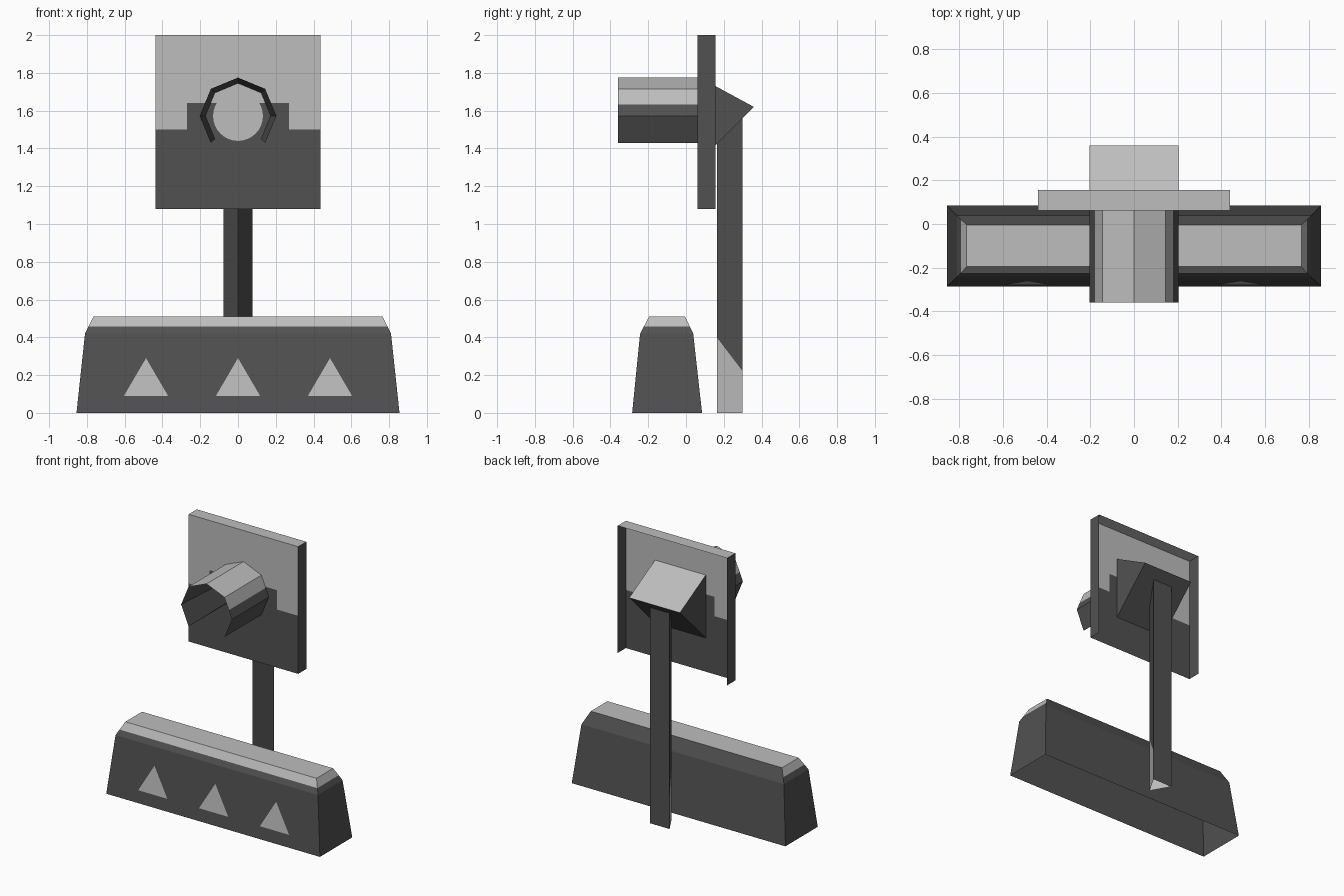
import bpy, bmesh, math
from mathutils import Vector

cube = bpy.data.objects.get("Cube")
if cube:
    bpy.data.objects.remove(cube, do_unlink=True)


def material(name, value):
    m = bpy.data.materials.new(name)
    m.use_nodes = True
    colour = (value, value, value, 1)
    m.diffuse_color = colour
    m.node_tree.nodes["Principled BSDF"].inputs["Base Color"].default_value = colour
    return m


DARK, LIGHT = 0, 1
MATS = [material("dark grey", 0.083), material("light grey", 0.51)]


def build(name, verts, faces, rule=lambda c, n: DARK, cut=None, outward=True):
    """Make an object from faces, optionally cut by a plane, coloured by a rule on centre and normal."""
    bm = bmesh.new()
    vs = [bm.verts.new(v) for v in verts]
    for f in faces:
        bm.faces.new([vs[i] for i in f])
    if outward:
        bmesh.ops.recalc_face_normals(bm, faces=bm.faces[:])
    if cut:
        bmesh.ops.bisect_plane(bm, geom=bm.verts[:] + bm.edges[:] + bm.faces[:],
                               plane_co=cut[0], plane_no=cut[1])
    bm.normal_update()
    for f in bm.faces:
        f.material_index = rule(f.calc_center_median(), f.normal)
    me = bpy.data.meshes.new(name)
    bm.to_mesh(me)
    bm.free()
    for m in MATS:
        me.materials.append(m)
    ob = bpy.data.objects.new(name, me)
    bpy.context.collection.objects.link(ob)
    return ob


def bands(rings, n, closed=True):
    """Quads joining successive rings of n points."""
    return [(r * n + i, r * n + (i + 1) % n, (r + 1) * n + (i + 1) % n, (r + 1) * n + i)
            for r in range(rings - 1) for i in range(n if closed else n - 1)]


def flat(name, points, y, colour):
    """A flat face in the xz plane, facing the front."""
    return build(name, [(x, y, z) for x, z in points], [range(len(points))],
                 lambda c, n: colour, outward=False)


# Barrier: tapered body with a bevelled top, open underneath
rings = [(0.855, -0.285, 0.085, 0), (0.81, -0.243, 0.038, 0.42), (0.765, -0.195, -0.005, 0.51)]
verts = [p for x, y0, y1, z in rings
         for p in ((-x, y0, z), (x, y0, z), (x, y1, z), (-x, y1, z))]
build("barrier", verts, bands(3, 4) + [(8, 9, 10, 11)],
      lambda c, n: LIGHT if c.z > 0.457 and n.y < 0.3 else DARK,
      cut=((0, 0, 0.457), (0, 0, 1)))

# Triangle marks on the sloping front of the barrier
for label, x in (("right", -0.487), ("centre", 0), ("left", 0.487)):
    pts = [(x - 0.117, 0.09), (x + 0.117, 0.09), (x, 0.29)]
    build("triangle_mark_" + label, [(px, -0.288 + 0.1 * z, z) for px, z in pts], [(0, 1, 2)],
          lambda c, n: LIGHT, outward=False)

# Post: triangular section, point to the front, pale diagonal foot
section = [(-0.078, 0.30), (0, 0.163), (0.078, 0.30)]
foot_point, foot_normal = Vector((0, 0.163, 0.40)), Vector((0, 0.18, 0.137))
build("post", [(x, y, z) for z in (0, 1.57) for x, y in section], bands(2, 3) + [(3, 4, 5)],
      lambda c, n: LIGHT if n.y < 0.5 and (c - foot_point).dot(foot_normal) < 0 else DARK,
      cut=(foot_point, foot_normal))

# Sign panel: two-tone sheet with a raised dark step
W, Z0, Z1, FRONT, BACK = 0.438, 1.08, 2.0, 0.062, 0.155
step = [(W, 1.5), (0.27, 1.5), (0.27, 1.64), (-0.27, 1.64), (-0.27, 1.5), (-W, 1.5)]
flat("panel_lower", [(-W, Z0), (W, Z0)] + step, FRONT, DARK)
flat("panel_upper", step[::-1] + [(W, Z1), (-W, Z1)], FRONT, LIGHT)

# Panel rim: sides and top turned back, bottom open
rim = [(-W, Z0), (-W, Z1), (W, Z1), (W, Z0)]
build("panel_rim", [(x, y, z) for y in (FRONT, BACK) for x, z in rim], bands(2, 4, False),
      lambda c, n: LIGHT if abs(n.z) > 0.5 else DARK)

# Lamp disc
CZ = 1.572
flat("lamp_disc", [(0.132 * math.cos(a), CZ + 0.132 * math.sin(a))
                   for a in (math.tau * i / 32 for i in range(32))], FRONT - 0.004, LIGHT)


# Visor: octagonal hood open below, its lining narrowing towards the panel
def arc(r, y):
    return [(r * math.cos(a), y, CZ + r * math.sin(a))
            for a in (math.radians(45 * i - 45) for i in range(7))]


build("visor_hood", arc(0.203, FRONT) + arc(0.203, -0.36), bands(2, 7, False),
      lambda c, n: LIGHT if c.z > 1.632 else DARK, cut=((0, 0, 1.632), (0, 0, 1)))
lining = arc(0.203, -0.359) + arc(0.173, FRONT)
build("visor_lining", lining, [f[::-1] for f in bands(2, 7, False)], outward=False)
# Narrow lower edges closing the hood to its lining
for label, i in (("left", 0), ("right", 6)):
    edge = [arc(0.203, -0.36)[i], arc(0.203, FRONT)[i], arc(0.173, FRONT)[i]]
    build("visor_edge_" + label, edge, [(0, 1, 2) if i else (2, 1, 0)], outward=False)

# Lamp housing: wedge behind the panel with a pale top
profile = [(FRONT, 1.78), (0.357, 1.62), (FRONT, 1.325)]
build("lamp_housing", [(x, y, z) for x in (-0.203, 0.203) for y, z in profile],
      bands(2, 3) + [(0, 1, 2), (3, 4, 5)],
      lambda c, n: LIGHT if n.z > 0.3 else DARK)
bpy.data.objects["lamp_housing"].location.y = 0.002
